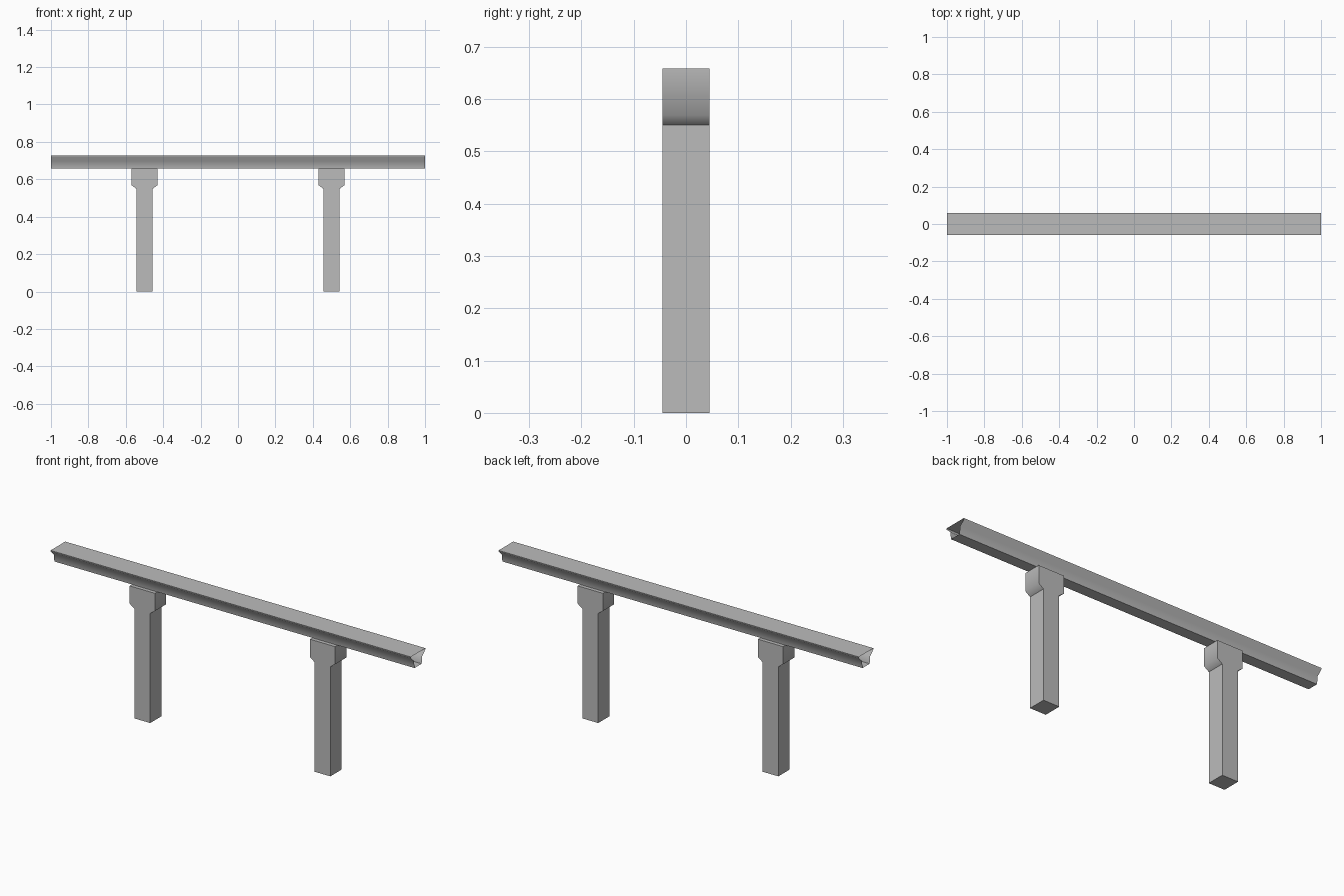
import bpy, bmesh, math

if "Cube" in bpy.data.objects:
    bpy.data.objects.remove(bpy.data.objects["Cube"], do_unlink=True)

concrete = bpy.data.materials.new("concrete_grey")
concrete.use_nodes = True
concrete.diffuse_color = (0.5, 0.5, 0.5, 1)
concrete.node_tree.nodes["Principled BSDF"].inputs["Base Color"].default_value = (0.5, 0.5, 0.5, 1)


def extrude_profile(name, half, axis, start, end, capped, smooth_concave):
    """Mirror a half profile of (width, z) points and extrude it along x or y."""
    outline = half + [(-w, z) for w, z in reversed(half)]
    bm = bmesh.new()

    def ring(depth):
        return [bm.verts.new((depth, w, z) if axis == "x" else (w, depth, z))
                for w, z in outline]

    a, b = ring(start), ring(end)
    n = len(outline)
    for i in range(n):
        j = (i + 1) % n
        bm.faces.new((a[i], a[j], b[j], b[i]))
    # Close both ends to orient the faces, then open them again for a shell
    ends = [bm.faces.new(a), bm.faces.new(b)]
    bmesh.ops.recalc_face_normals(bm, faces=bm.faces[:])
    for face in bm.faces:
        face.smooth = True
    for edge in bm.edges:
        sharp = edge.calc_face_angle(0) > math.radians(60)
        edge.smooth = not sharp and (smooth_concave or edge.is_convex)
    if not capped:
        bmesh.ops.delete(bm, geom=ends, context="FACES_ONLY")
    mesh = bpy.data.meshes.new(name)
    bm.to_mesh(mesh)
    bm.free()
    mesh.materials.append(concrete)
    obj = bpy.data.objects.new(name, mesh)
    bpy.context.collection.objects.link(obj)
    return obj


# Hollow deck beam: wide top flange, haunch, narrow web, open ends
deck = [(0.058, 0.726), (0.057, 0.719), (0.033, 0.697), (0.028, 0.659)]
extrude_profile("deck_beam", deck, "x", -1, 1, False, True)

# Piers: plain shaft with a wider chamfered head
pier = [(0.07, 0.658), (0.07, 0.569), (0.044, 0.55), (0.044, 0)]
for side, x in (("left", 0.5), ("right", -0.5)):
    obj = extrude_profile(side + "_pier", pier, "y", -0.045, 0.045, True, False)
    obj.location.x = x
